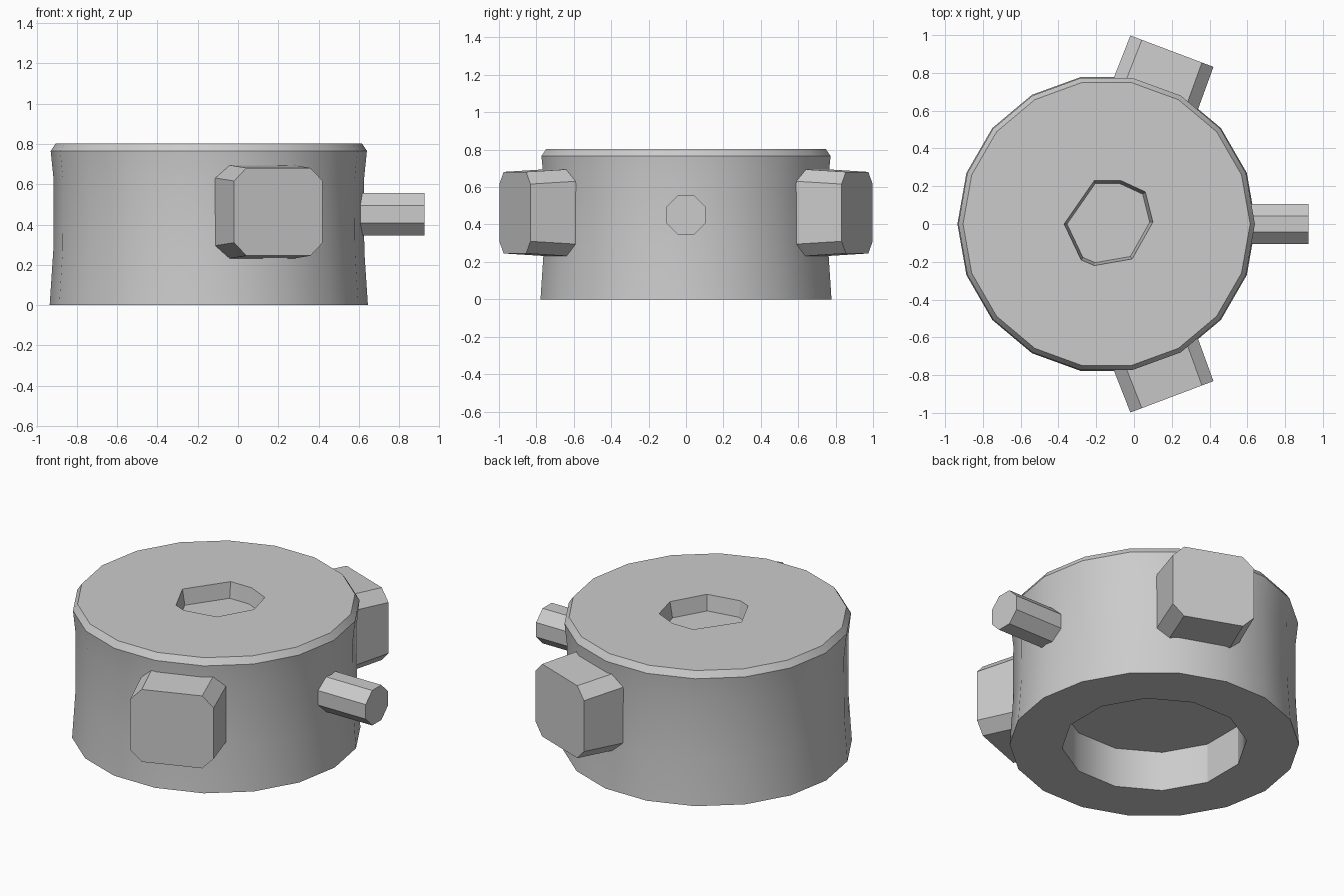
import bpy, bmesh, math
from mathutils import Matrix, Vector

if "Cube" in bpy.data.objects:
    bpy.data.objects.remove(bpy.data.objects["Cube"], do_unlink=True)

CX = -0.145  # drum axis

grey = bpy.data.materials.new("plain grey")
grey.use_nodes = True
grey.diffuse_color = (0.6, 0.6, 0.6, 1)
grey.node_tree.nodes["Principled BSDF"].inputs["Base Color"].default_value = (0.6, 0.6, 0.6, 1)


def loft(name, rings):
    """Closed solid through rings of equal point count."""
    bm = bmesh.new()
    loops = [[bm.verts.new(p) for p in ring] for ring in rings]
    n = len(loops[0])
    for a, b in zip(loops, loops[1:]):
        for i in range(n):
            j = (i + 1) % n
            bm.faces.new((a[i], a[j], b[j], b[i]))
    bm.faces.new(loops[0][::-1])
    bm.faces.new(loops[-1])
    bmesh.ops.recalc_face_normals(bm, faces=bm.faces)
    mesh = bpy.data.meshes.new(name)
    bm.to_mesh(mesh)
    bm.free()
    mesh.materials.append(grey)
    obj = bpy.data.objects.new(name, mesh)
    bpy.context.collection.objects.link(obj)
    return obj


def circle(r, z, n, turn=0.0):
    return [(CX + r * math.cos(2 * math.pi * (i + turn) / n),
             r * math.sin(2 * math.pi * (i + turn) / n), z) for i in range(n)]


def smooth(obj):
    bpy.ops.object.select_all(action='DESELECT')
    obj.select_set(True)
    bpy.context.view_layer.objects.active = obj
    bpy.ops.object.shade_smooth_by_angle(angle=math.radians(30))


# Drum body with a slight waist and a bevelled top rim
profile = [(0.79, 0.0), (0.772, 0.27), (0.77, 0.62), (0.785, 0.765), (0.76, 0.803)]
drum = loft("drum_body", [circle(r, z, 18) for r, z in profile])

# Wide hollow underneath
hollow = loft("hollow_cutter", [circle(0.505, z, 12, 0.5) for z in (-0.1, 0.24)])

# Small uneven recess in the top
outline = [(0.10, 0.01), (0.06, 0.17), (-0.07, 0.23), (-0.21, 0.23),
           (-0.37, 0.0), (-0.28, -0.19), (-0.21, -0.22), (-0.01, -0.185)]


def recess_ring(s, z):
    return [(CX + (x - CX) * s, y * s, z) for x, y in outline]


recess = loft("recess_cutter", [recess_ring(0.93, 0.71), recess_ring(1.0, 0.803), recess_ring(1.0, 0.95)])

# Cut both openings and bake the result
for cutter in (hollow, recess):
    mod = drum.modifiers.new("cut", 'BOOLEAN')
    mod.operation = 'DIFFERENCE'
    mod.solver = 'EXACT'
    mod.object = cutter
bpy.context.view_layer.update()
baked = bpy.data.meshes.new_from_object(
    drum.evaluated_get(bpy.context.evaluated_depsgraph_get()))
drum.modifiers.clear()
drum.data = baked
for cutter in (hollow, recess):
    bpy.data.objects.remove(cutter, do_unlink=True)
smooth(drum)


# Side lugs: chamfered blocks standing out radially
def octagon(hw, hh, c):
    return [(hw, hh - c), (hw - c, hh), (c - hw, hh), (-hw, hh - c),
            (-hw, c - hh), (c - hw, -hh), (hw - c, -hh), (hw, c - hh)]


for name, side in (("front_lug", -1), ("back_lug", 1)):
    place = Matrix.Translation((CX, 0, 0.463)) @ Matrix.Rotation(side * math.radians(69.3), 4, 'Z')
    rings = [[place @ Vector((r, t, z)) for t, z in octagon(hw, hh, 0.065)]
             for r, hw, hh in ((0.6, 0.24, 0.24), (0.978, 0.235, 0.218))]
    loft(name, rings)

# Round pin pointing to the left side
loft("side_pin", [[(x, 0.114 * math.cos(math.pi * (i + 0.5) / 4),
                    0.45 + 0.114 * math.sin(math.pi * (i + 0.5) / 4)) for i in range(8)]
                  for x in (0.55, 0.925)])
